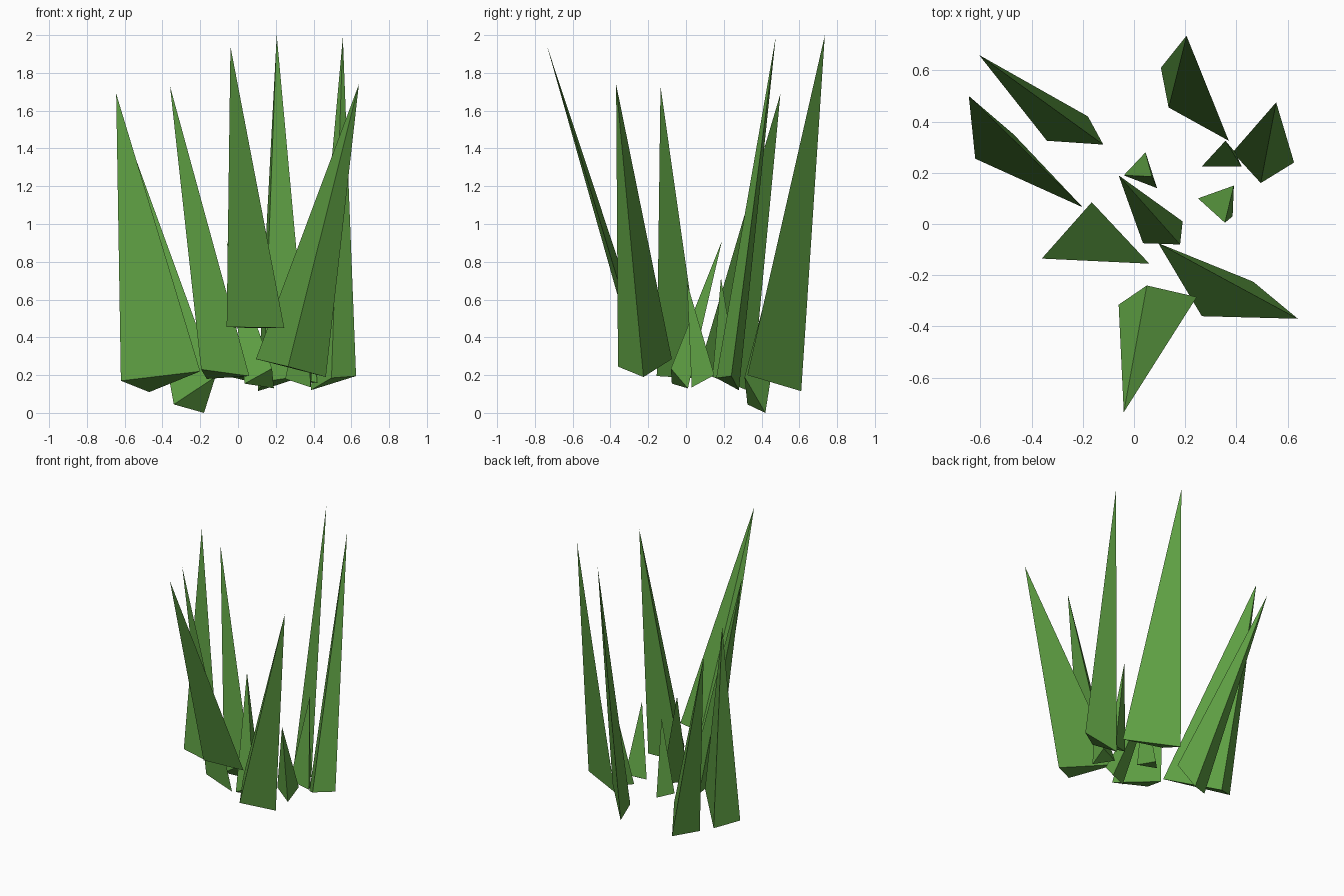
import bpy, bmesh

green = bpy.data.materials.new("grass_green")
green.diffuse_color = (0.11, 0.34, 0.055, 1)


def blade(name, tip, *base):
    """Three-sided spike: a tip joined to a tilted triangular foot."""
    bm = bmesh.new()
    t, a, b, c = [bm.verts.new(p) for p in (tip, *base)]
    for face in ((a, b, c), (a, b, t), (b, c, t), (c, a, t)):
        bm.faces.new(face)
    bmesh.ops.recalc_face_normals(bm, faces=bm.faces)
    mesh = bpy.data.meshes.new(name)
    bm.to_mesh(mesh)
    bm.free()
    mesh.materials.append(green)
    bpy.context.collection.objects.link(bpy.data.objects.new(name, mesh))


# Tall blades: tip, then three foot corners
blade("tall_blade_back_left", (-.605, .66, 1.52), (-.34, .325, .045), (-.18, .42, 0), (-.12, .31, .19))
blade("tall_blade_left", (-.645, .5, 1.69), (-.62, .255, .17), (-.2, .065, .22), (-.47, .35, .11))
blade("tall_blade_back", (.205, .735, 2), (.135, .455, .165), (.105, .61, .115), (.37, .325, .2))
blade("tall_blade_right", (.555, .475, 1.99), (.625, .24, .195), (.495, .16, .185), (.385, .28, .12))
blade("tall_blade_front_right", (.64, -.37, 1.74), (.095, -.075, .285), (.265, -.36, .245), (.465, -.225, .19))
blade("tall_blade_front", (-.04, -.735, 1.94), (-.06, -.315, .455), (.05, -.24, .45), (.245, -.285, .45))
blade("tall_blade_front_left", (-.36, -.135, 1.73), (-.165, .085, .18), (.06, -.155, .195), (-.195, -.09, .23))

# Short blades in the middle of the tuft
blade("short_blade_centre", (-.06, .19, .91), (.035, -.075, .155), (.18, -.08, .235), (.19, .01, .13))
blade("short_blade_back", (.07, .185, .715), (-.04, .19, .19), (.045, .28, .17), (.09, .14, .19))
blade("short_blade_back_right", (.357, .325, .79), (.265, .225, .19), (.42, .225, .16), (.395, .28, .16))
blade("short_blade_right", (.355, .005, .69), (.25, .1, .18), (.39, .15, .2), (.385, .03, .135))
